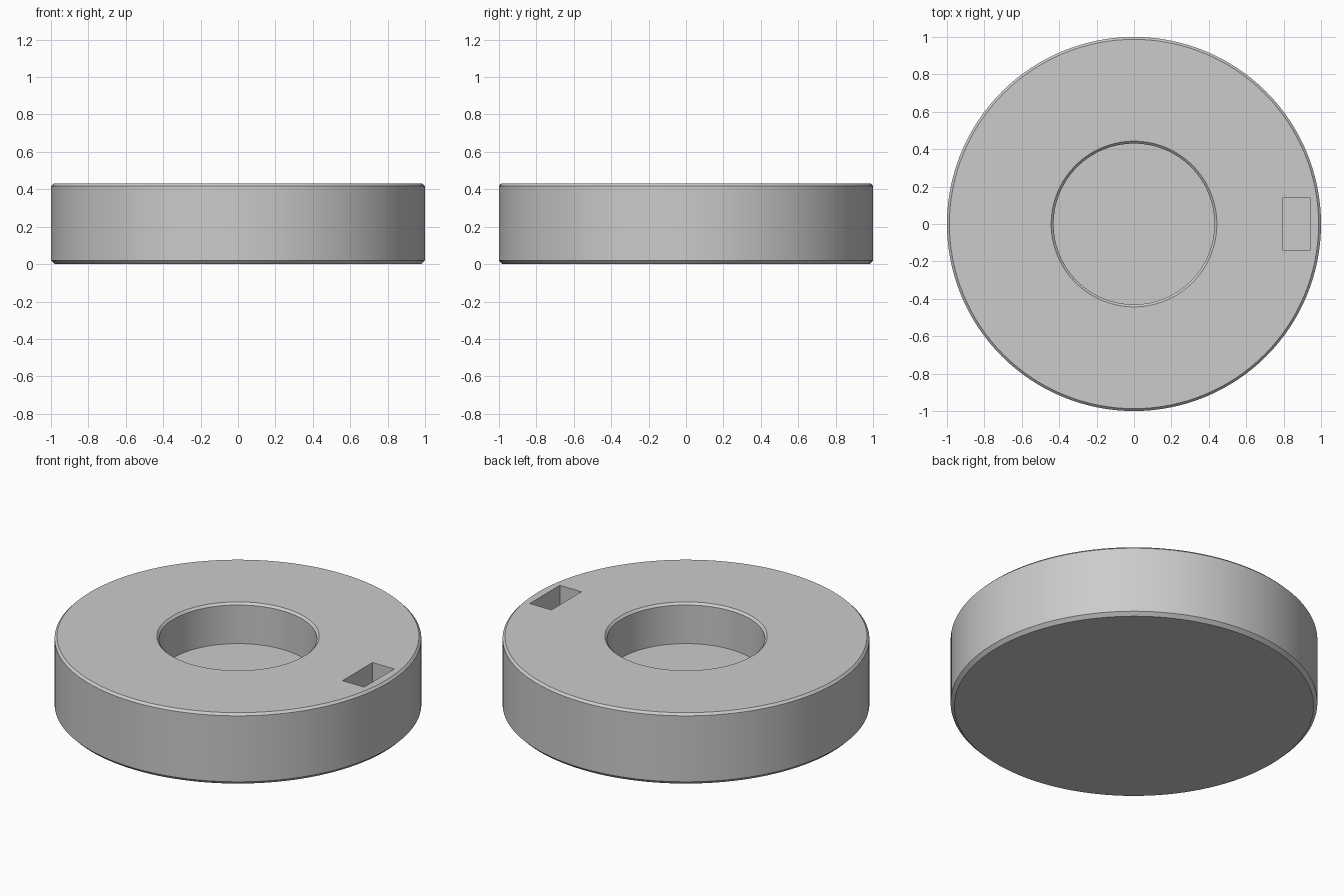
import bpy, bmesh, math

SEGMENTS = 128

cube = bpy.data.objects.get("Cube")
if cube:
    bpy.data.objects.remove(cube, do_unlink=True)

# Single plain grey
grey = bpy.data.materials.new("plain grey")
grey.use_nodes = True
colour = (0.6, 0.6, 0.6, 1)
grey.diffuse_color = colour
grey.node_tree.nodes["Principled BSDF"].inputs["Base Color"].default_value = colour


def lathe(name, profile):
    """Turn a (radius, height) profile around z, capping both ends."""
    bm = bmesh.new()
    rings = []
    for radius, z in profile:
        angles = [math.tau * i / SEGMENTS for i in range(SEGMENTS)]
        rings.append([bm.verts.new((radius * math.cos(a), radius * math.sin(a), z))
                      for a in angles])
    for low, high in zip(rings, rings[1:]):
        for i in range(SEGMENTS):
            j = (i + 1) % SEGMENTS
            bm.faces.new((low[i], low[j], high[j], high[i]))
    bm.faces.new(reversed(rings[0]))
    bm.faces.new(rings[-1])
    bmesh.ops.recalc_face_normals(bm, faces=bm.faces)
    mesh = bpy.data.meshes.new(name)
    bm.to_mesh(mesh)
    bm.free()
    obj = bpy.data.objects.new(name, mesh)
    bpy.context.collection.objects.link(obj)
    mesh.materials.append(grey)
    return obj


height, floor = 0.43, 0.185

# Chamfered disc with a round blind recess in the top
body = lathe("round_body", [
    (0.98, 0), (1, 0.02), (1, height - 0.013), (0.987, height),
    (0.443, height), (0.43, height - 0.013), (0.43, floor),
])

# Rectangular pocket near the rim
bpy.ops.mesh.primitive_cube_add(size=1, location=(0.868, 0, floor + 0.2))
cutter = bpy.context.object
cutter.name = "pocket_cutter"
cutter.scale = (0.144, 0.286, 0.4)
cutter.data.materials.append(grey)
cutter.hide_render = True
cutter.hide_viewport = False

cut = body.modifiers.new("pocket", "BOOLEAN")
cut.operation = "DIFFERENCE"
cut.solver = "EXACT"
cut.object = cutter

bpy.ops.object.select_all(action="DESELECT")
body.select_set(True)
bpy.context.view_layer.objects.active = body
bpy.ops.object.modifier_apply(modifier=cut.name)
bpy.data.objects.remove(cutter, do_unlink=True)

# Smooth round walls, crisp chamfers and pocket edges
bpy.ops.object.shade_smooth_by_angle(angle=math.radians(30))
